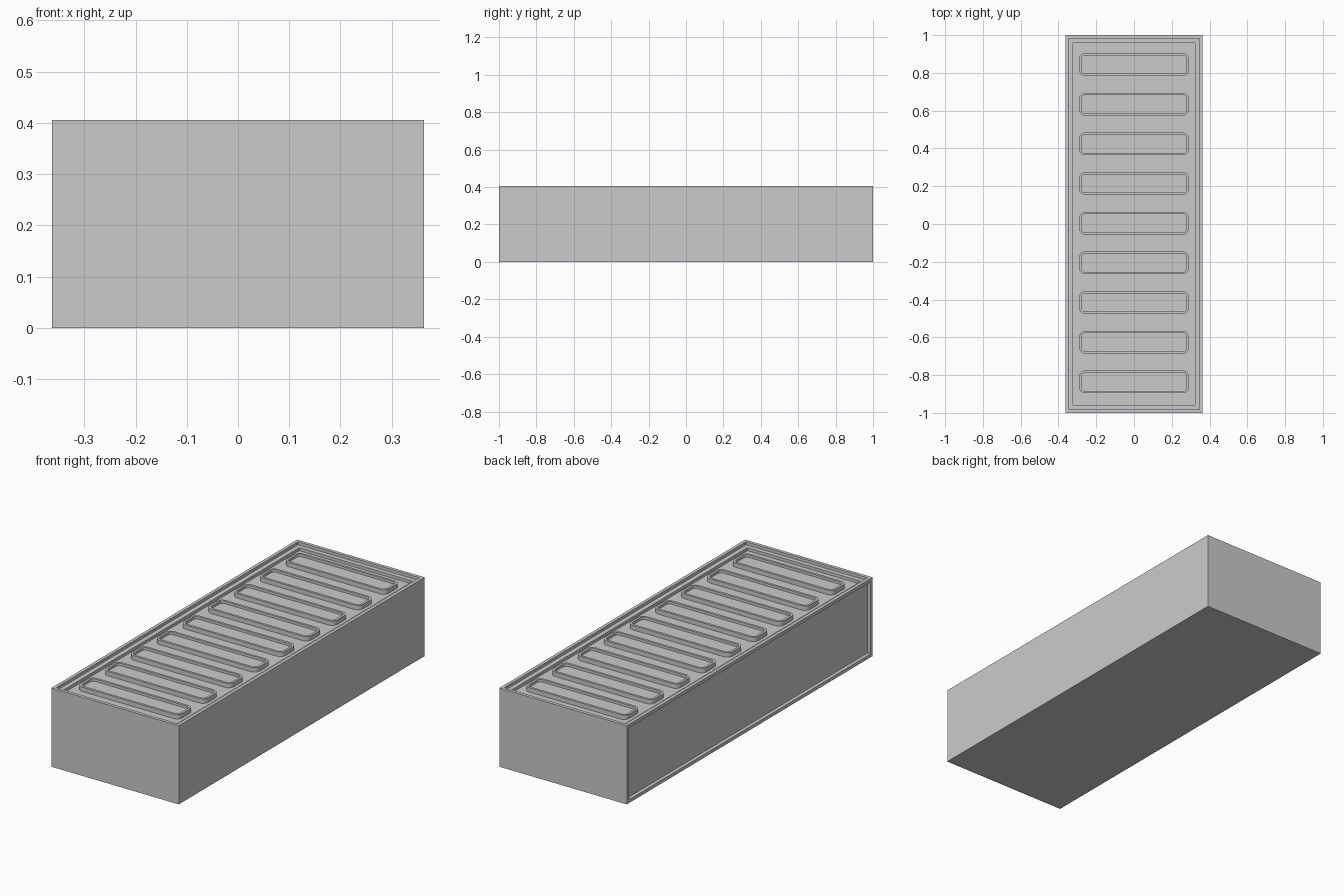
import bpy, bmesh, math
from mathutils import Vector

if "Cube" in bpy.data.objects:
    bpy.data.objects.remove(bpy.data.objects["Cube"])

W, L, H = 0.363, 1.0, 0.405


def finish(bm, name):
    bmesh.ops.recalc_face_normals(bm, faces=bm.faces[:])
    mesh = bpy.data.meshes.new(name)
    bm.to_mesh(mesh)
    bm.free()
    obj = bpy.data.objects.new(name, mesh)
    bpy.context.collection.objects.link(obj)
    return obj


def step(bm, face, inset, rise):
    """Inset a face, then extrude it straight along its normal."""
    normal = face.normal.copy()
    bmesh.ops.inset_region(bm, faces=[face], thickness=inset, use_even_offset=True)
    out = bmesh.ops.extrude_discrete_faces(bm, faces=[face])["faces"][0]
    bmesh.ops.translate(bm, verts=out.verts[:], vec=normal * rise)
    bm.normal_update()
    return out


# Case: stepped tray on top, shallow framed panel on the left side
bm = bmesh.new()
bmesh.ops.create_cube(bm, size=1)
for v in bm.verts:
    v.co = Vector((v.co.x * 2 * W, v.co.y * 2 * L, (v.co.z + 0.5) * H))
bm.normal_update()
top = max(bm.faces, key=lambda f: f.normal.z)
side = min(bm.faces, key=lambda f: f.normal.x)
top = step(bm, top, 0.017, -0.015)
top = step(bm, top, 0.024, -0.015)
step(bm, side, 0.017, -0.018)
finish(bm, "case")


def rounded_rect(hx, hy, r, segments=4):
    pts = []
    for i, (sx, sy) in enumerate([(1, 1), (-1, 1), (-1, -1), (1, -1)]):
        for k in range(segments + 1):
            a = math.pi / 2 * (i + k / segments)
            pts.append((sx * (hx - r) + r * math.cos(a),
                        sy * (hy - r) + r * math.sin(a)))
    return pts


def raised_pad(name, y):
    """Rounded bar with a raised lip around a sunken middle."""
    bm = bmesh.new()
    loops = []
    for inset, z in [(0, 0.37), (0, 0.398), (0.012, 0.398), (0.012, 0.385)]:
        loops.append([bm.verts.new((x, py + y, z)) for x, py in
                      rounded_rect(0.29 - inset, 0.06 - inset, 0.03 - inset)])
    n = len(loops[0])
    for a, b in zip(loops, loops[1:]):
        for i in range(n):
            bm.faces.new((a[i], a[(i + 1) % n], b[(i + 1) % n], b[i]))
    bm.faces.new(loops[-1])
    bm.faces.new(loops[0][::-1])
    finish(bm, name)


# Nine evenly spaced bars across the tray
for i in range(9):
    raised_pad(f"cross_bar_{i + 1}", -0.836 + i * 0.21)
